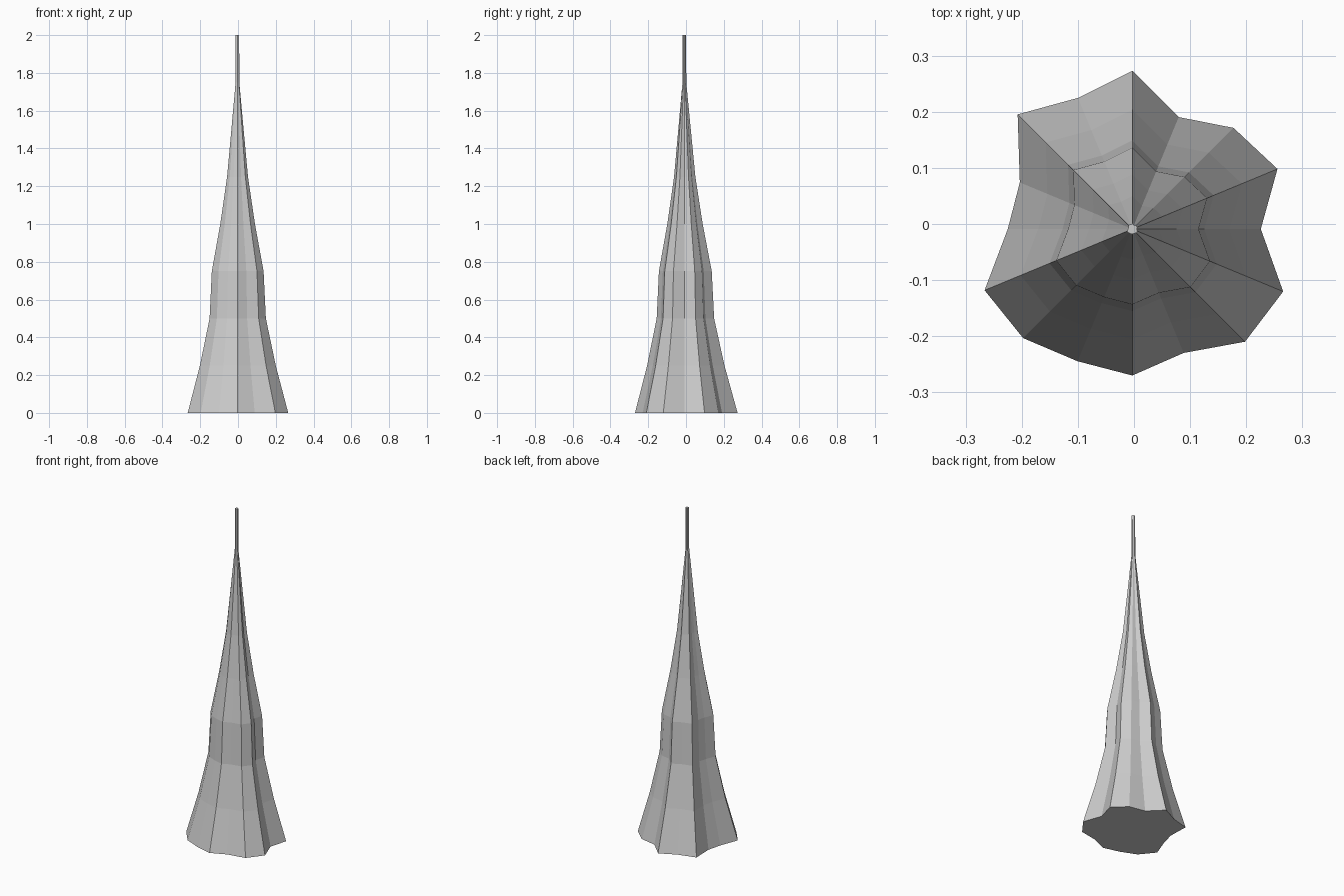
import bpy, bmesh
from math import cos, sin, tau

if "Cube" in bpy.data.objects:
    bpy.data.objects.remove(bpy.data.objects["Cube"])

# Spire axis sits slightly off the bounding-box centre
CX, CY = -0.003, -0.009

# Fluted cross-section: radius every 22.5 degrees, counter-clockwise from +x
RADII = [0.229, 0.280, 0.255, 0.216, 0.282, 0.253, 0.289, 0.217,
         0.222, 0.285, 0.275, 0.255, 0.261, 0.239, 0.284, 0.291]

# Taper profile: (height, scale of the cross-section)
PROFILE = [(0, 1), (0.25, 0.755), (0.5, 0.56), (0.75, 0.515), (1.0, 0.345),
           (1.25, 0.208), (1.5, 0.122), (1.75, 0.037), (2.0, 0.035)]

bm = bmesh.new()
n = len(RADII)
rings = [[bm.verts.new((CX + r * s * cos(tau * i / n),
                        CY + r * s * sin(tau * i / n), z))
          for i, r in enumerate(RADII)] for z, s in PROFILE]

# Walls between neighbouring rings
for lo, hi in zip(rings, rings[1:]):
    for i in range(n):
        j = (i + 1) % n
        bm.faces.new((lo[i], lo[j], hi[j], hi[i]))

# Base and tip caps
bm.faces.new(rings[0][::-1])
bm.faces.new(rings[-1])

mesh = bpy.data.meshes.new("spire")
bm.to_mesh(mesh)
bm.free()
bpy.context.collection.objects.link(bpy.data.objects.new("spire", mesh))
